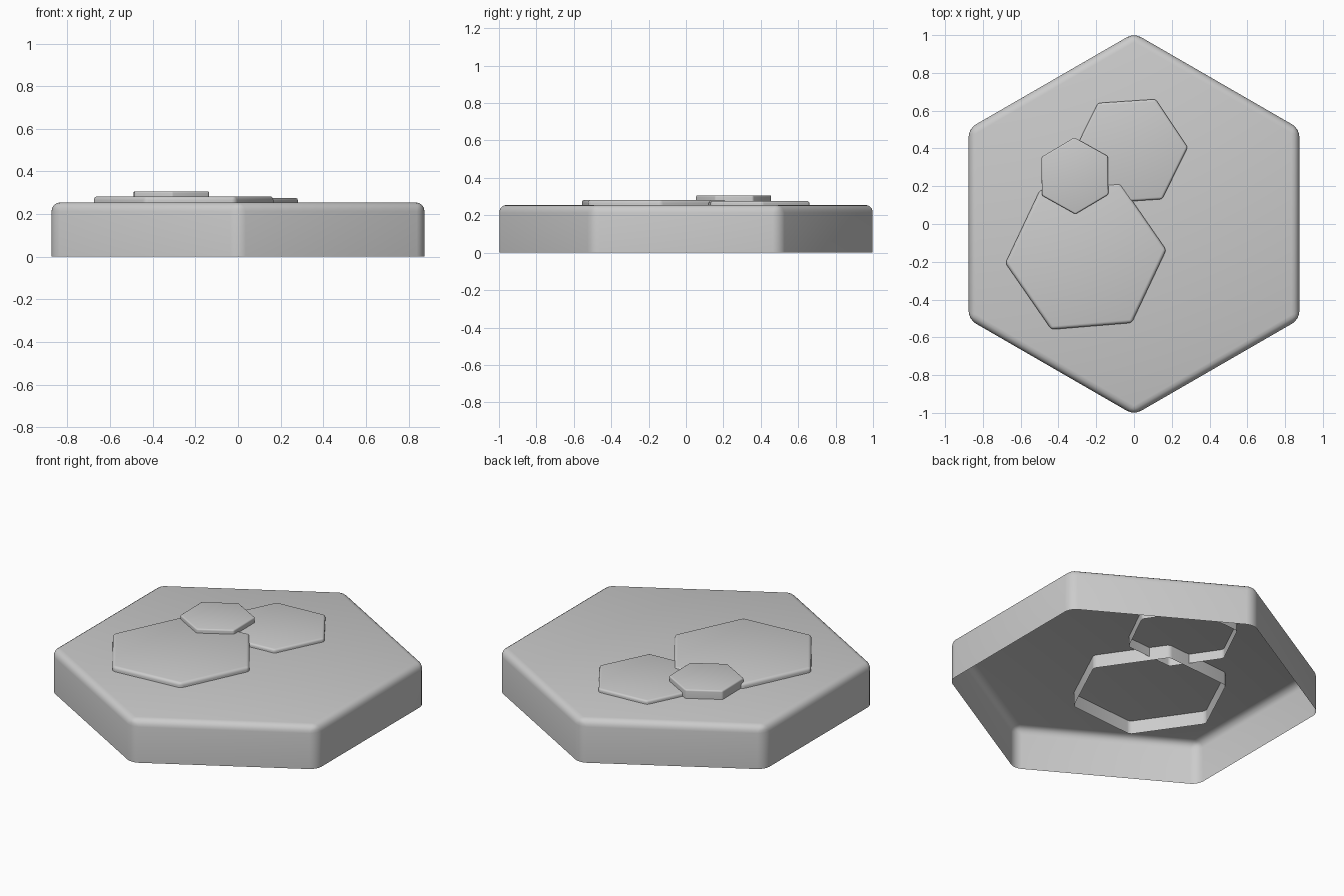
import bpy, bmesh
from math import radians, cos, sin, pi

if "Cube" in bpy.data.objects:
    bpy.data.objects.remove(bpy.data.objects["Cube"])

HEIGHT = 0.255


def hex_tile(name, x, y, top, scale, angle):
    """Open-bottomed hexagonal slab with rounded rim and corners."""
    bm = bmesh.new()
    rings = []
    for z in (0, HEIGHT):
        rings.append([bm.verts.new((1.0106 * cos(radians(angle) + i * pi / 3),
                                    1.0106 * sin(radians(angle) + i * pi / 3), z))
                      for i in range(6)])
    low, high = rings
    bm.faces.new(high)
    for i in range(6):
        j = (i + 1) % 6
        bm.faces.new((low[i], low[j], high[j], high[i]))
    # round everything except the open lower edge
    edges = [e for e in bm.edges if not e.is_boundary]
    bmesh.ops.bevel(bm, geom=edges, offset=0.042, offset_type='OFFSET',
                    segments=4, profile=0.5, affect='EDGES')
    bmesh.ops.recalc_face_normals(bm, faces=bm.faces)
    if max(bm.faces, key=lambda f: f.calc_center_median().z).normal.z < 0:
        bmesh.ops.reverse_faces(bm, faces=bm.faces)
    for f in bm.faces:
        f.smooth = True
    # scale about the top face, then place
    for v in bm.verts:
        v.co = (x + v.co.x * scale, y + v.co.y * scale,
                top + (v.co.z - HEIGHT) * scale)
    mesh = bpy.data.meshes.new(name)
    bm.to_mesh(mesh)
    bm.free()
    obj = bpy.data.objects.new(name, mesh)
    bpy.context.collection.objects.link(obj)
    return obj


# Main tile, and three smaller copies sunk into its top
hex_tile("base_tile", 0, 0, HEIGHT, 1.0, 90)
hex_tile("large_slab", -0.255, -0.172, 0.283, 0.423, 4.7)
hex_tile("medium_slab", -0.021, 0.386, 0.276, 0.303, 3.8)
hex_tile("small_slab", -0.313, 0.255, 0.307, 0.201, 90.8)
